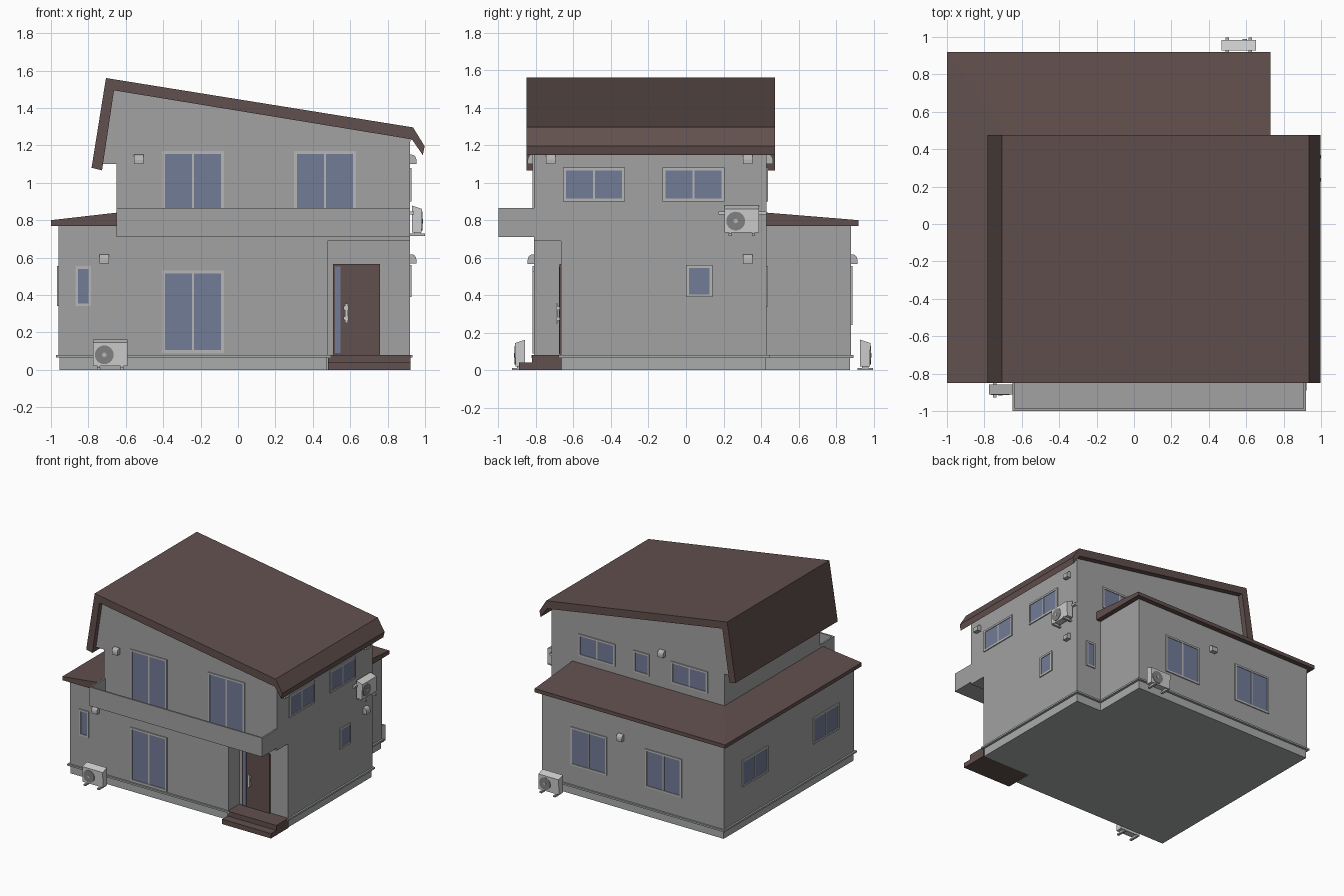
import bpy, bmesh, math
from mathutils import Matrix, Vector

if "Cube" in bpy.data.objects:
    bpy.data.objects.remove(bpy.data.objects["Cube"])


def material(name, r, g, b):
    m = bpy.data.materials.new(name)
    m.diffuse_color = (r, g, b, 1)
    m.use_nodes = True
    m.node_tree.nodes["Principled BSDF"].inputs["Base Color"].default_value = m.diffuse_color
    return m


WALL = material("wall_grey", 0.36, 0.36, 0.36)
BASE = material("base_grey", 0.40, 0.41, 0.41)
FRAME = material("frame_grey", 0.47, 0.47, 0.47)
BROWN = material("roof_brown", 0.12, 0.08, 0.075)
GLASS = material("glass_blue", 0.17, 0.20, 0.31)
WHITE = material("unit_white", 0.75, 0.73, 0.73)
DARK = material("fan_grey", 0.22, 0.22, 0.22)


def finish(name, bm, mat, matrix=None):
    bmesh.ops.recalc_face_normals(bm, faces=bm.faces)
    me = bpy.data.meshes.new(name)
    bm.to_mesh(me)
    bm.free()
    me.materials.append(mat)
    ob = bpy.data.objects.new(name, me)
    bpy.context.collection.objects.link(ob)
    if matrix:
        ob.matrix_world = matrix
    return ob


def boxes(name, items, mat, matrix=None):
    """One object from boxes given as (x0, x1, y0, y1, z0, z1)."""
    bm = bmesh.new()
    for x0, x1, y0, y1, z0, z1 in items:
        mid = Vector(((x0 + x1) / 2, (y0 + y1) / 2, (z0 + z1) / 2))
        size = Matrix.Diagonal((x1 - x0, y1 - y0, z1 - z0, 1))
        bmesh.ops.create_cube(bm, size=1, matrix=Matrix.Translation(mid) @ size)
    return finish(name, bm, mat, matrix)


def prism(name, pts, axis, lo, hi, mat, matrix=None):
    """Extrude a 2D outline along an axis."""
    put = {'x': lambda p, t: (t, p[0], p[1]),
           'y': lambda p, t: (p[0], t, p[1]),
           'z': lambda p, t: (p[0], p[1], t)}[axis]
    bm = bmesh.new()
    a = [bm.verts.new(put(p, lo)) for p in pts]
    b = [bm.verts.new(put(p, hi)) for p in pts]
    bm.faces.new(a)
    bm.faces.new(b[::-1])
    for i in range(len(pts)):
        j = (i + 1) % len(pts)
        bm.faces.new((a[i], a[j], b[j], b[i]))
    return finish(name, bm, mat, matrix)


def on_wall(side, plane, along, z=0):
    """Matrix placing a front-facing part on one of the four sides."""
    turn = {'front': 0, 'right': 90, 'back': 180, 'left': -90}[side]
    pos = (along, plane, z) if side in ('front', 'back') else (plane, along, z)
    return Matrix.Translation(pos) @ Matrix.Rotation(math.radians(turn), 4, 'Z')


def footprint(d):
    """Ground floor outline, grown outward by d, with the porch cut out."""
    return [(-0.96 - d, -0.81 - d), (0.48 + d, -0.81 - d), (0.48 + d, -0.665 - d),
            (0.92 + d, -0.665 - d), (0.92 + d, 0.43 + d), (0.69 + d, 0.43 + d),
            (0.69 + d, 0.88 + d), (-0.96 - d, 0.88 + d)]


# Ground floor, base and drip ledge
prism("foundation", footprint(-0.005), 'z', 0, 0.07, BASE)
prism("base_ledge", footprint(0.014), 'z', 0.066, 0.08, BASE)
prism("ground_floor_walls", footprint(0), 'z', 0.07, 0.69, WALL)
prism("annex_wall_top", [(-0.96, -0.81), (-0.65, -0.81), (-0.65, 0.43), (0.69, 0.43),
                         (0.69, 0.88), (-0.96, 0.88)], 'z', 0.69, 0.775, WALL)

# Upper floor with its sloped gable
prism("upper_floor_walls", [(-0.65, 0.69), (0.92, 0.69), (0.92, 1.22), (0.93, 1.235),
                            (-0.663, 1.497), (-0.722, 1.10), (-0.65, 1.10)],
      'y', -0.81, 0.43, WALL)

# Main roof with folded ends
prism("main_roof", [(-0.706, 1.56), (0.936, 1.296), (0.998, 1.195), (0.988, 1.148),
                    (0.93, 1.232), (-0.663, 1.494), (-0.727, 1.066), (-0.783, 1.08)],
      'y', -0.85, 0.475, BROWN)

# Lower hipped roof around the left and back
ring = [(-1, -0.85, 0.80), (-1, 0.92, 0.80), (0.73, 0.92, 0.80),
        (0.73, 0.43, 0.84), (-0.65, 0.43, 0.84), (-0.65, -0.85, 0.84)]
bm = bmesh.new()
top = [bm.verts.new(p) for p in ring]
low = [bm.verts.new((x, y, 0.77)) for x, y, z in ring]
bm.faces.new(low)
bm.faces.new((top[0], top[1], top[4], top[5]))
bm.faces.new((top[1], top[2], top[3], top[4]))
for i in range(6):
    j = (i + 1) % 6
    bm.faces.new((low[i], low[j], top[j], top[i]))
finish("lower_roof", bm, BROWN)

# Balcony
boxes("balcony", [(-0.65, 0.92, -1.0, -0.81, 0.71, 0.725),
                  (-0.65, 0.92, -1.0, -0.987, 0.725, 0.865),
                  (-0.65, -0.637, -0.987, -0.81, 0.725, 0.865),
                  (0.907, 0.92, -0.987, -0.81, 0.725, 0.865)], WALL)

# Entrance steps and door
boxes("entrance_steps", [(0.48, 0.922, -0.89, -0.66, 0, 0.04),
                         (0.48, 0.922, -0.82, -0.66, 0.04, 0.08)], BROWN)
boxes("front_door", [(0.508, 0.76, -0.675, -0.66, 0.08, 0.565)], BROWN)
boxes("door_glass", [(0.518, 0.548, -0.678, -0.67, 0.09, 0.553)], GLASS)
boxes("door_handle", [(0.572, 0.588, -0.692, -0.685, 0.25, 0.355),
                      (0.565, 0.592, -0.686, -0.674, 0.265, 0.285),
                      (0.565, 0.592, -0.686, -0.674, 0.32, 0.34)], WHITE)


def window(side, plane, a0, a1, z0, z1, panes):
    w, t = (a1 - a0) / 2, 0.015
    m = on_wall(side, plane, (a0 + a1) / 2)
    bars = [(-w, w, -0.008, 0.01, z0, z0 + t), (-w, w, -0.008, 0.01, z1 - t, z1),
            (-w, -w + t, -0.008, 0.01, z0 + t, z1 - t),
            (w - t, w, -0.008, 0.01, z0 + t, z1 - t)]
    if panes == 2:
        bars.append((-0.006, 0.006, -0.006, 0.01, z0 + t, z1 - t))
    boxes("window_frame", bars, FRAME, m)
    boxes("window_glass", [(-w + t, w - t, -0.003, 0.008, z0 + t, z1 - t)], GLASS, m)


for spec in [('front', -0.81, -0.405, -0.075, 0.09, 0.53, 2),
             ('front', -0.81, -0.405, -0.075, 0.73, 1.17, 2),
             ('front', -0.81, 0.30, 0.63, 0.73, 1.17, 2),
             ('front', -0.81, -0.87, -0.785, 0.34, 0.555, 1),
             ('right', 0.92, -0.655, -0.325, 0.90, 1.08, 2),
             ('right', 0.92, -0.125, 0.205, 0.90, 1.08, 2),
             ('right', 0.92, 0.0, 0.14, 0.39, 0.56, 1),
             ('back', 0.43, 0.745, 0.83, 0.34, 0.555, 1),
             ('back', 0.43, 0.34, 0.67, 0.90, 1.08, 2),
             ('back', 0.43, 0.03, 0.17, 0.90, 1.08, 1),
             ('back', 0.43, -0.50, -0.17, 0.90, 1.08, 2),
             ('back', 0.88, 0.10, 0.43, 0.24, 0.555, 2),
             ('back', 0.88, -0.58, -0.25, 0.24, 0.555, 2),
             ('left', -0.96, 0.315, 0.645, 0.34, 0.555, 2),
             ('left', -0.96, -0.605, -0.275, 0.34, 0.555, 2)]:
    window(*spec)

# Rounded vent hoods
hood = [(0.005, -0.025), (-0.034, -0.025), (-0.034, -0.002), (-0.03, 0.012),
        (-0.021, 0.022), (-0.01, 0.025), (0.005, 0.025)]
for side, plane, along, z in [('front', -0.81, -0.53, 1.125), ('front', -0.81, -0.715, 0.592),
                              ('right', 0.92, -0.72, 1.125), ('right', 0.92, 0.33, 1.125),
                              ('right', 0.92, 0.33, 0.592), ('back', 0.43, -0.09, 1.125),
                              ('back', 0.88, -0.03, 0.592)]:
    prism("vent_hood", hood, 'x', -0.025, 0.025, FRAME, on_wall(side, plane, along, z))


def circle(cx, cz, r, n=24):
    return [(cx + r * math.cos(math.tau * i / n), cz + r * math.sin(math.tau * i / n))
            for i in range(n)]


# Outdoor air units: front ground, back ground, right wall
for side, plane, along, z in [('front', -0.857, -0.682, 0), ('back', 0.928, 0.56, 0),
                              ('right', 0.93, 0.298, 0.715)]:
    m = on_wall(side, plane, along, z)
    prism("air_unit_body", [(-0.052, 0.02), (0, 0.02), (0, 0.163), (-0.055, 0.145)],
          'x', -0.092, 0.092, WHITE, m)
    prism("air_unit_fan", circle(-0.033, 0.08, 0.05), 'y', -0.057, -0.05, DARK, m)
    prism("air_unit_fan_hub", circle(-0.033, 0.08, 0.012, 12), 'y', -0.06, -0.056, FRAME, m)
    boxes("air_unit_feet", [(c - 0.009, c + 0.009, -0.07, 0.015, 0, 0.013)
                            for c in (-0.062, 0.062)]
          + [(c - 0.007, c + 0.007, -0.045, -0.01, 0.013, 0.022)
             for c in (-0.062, 0.062)], FRAME, m)
    if z:
        boxes("air_unit_bracket", [(-0.125, 0.13, -0.01, 0.012, 0.115, 0.132)], WHITE, m)
